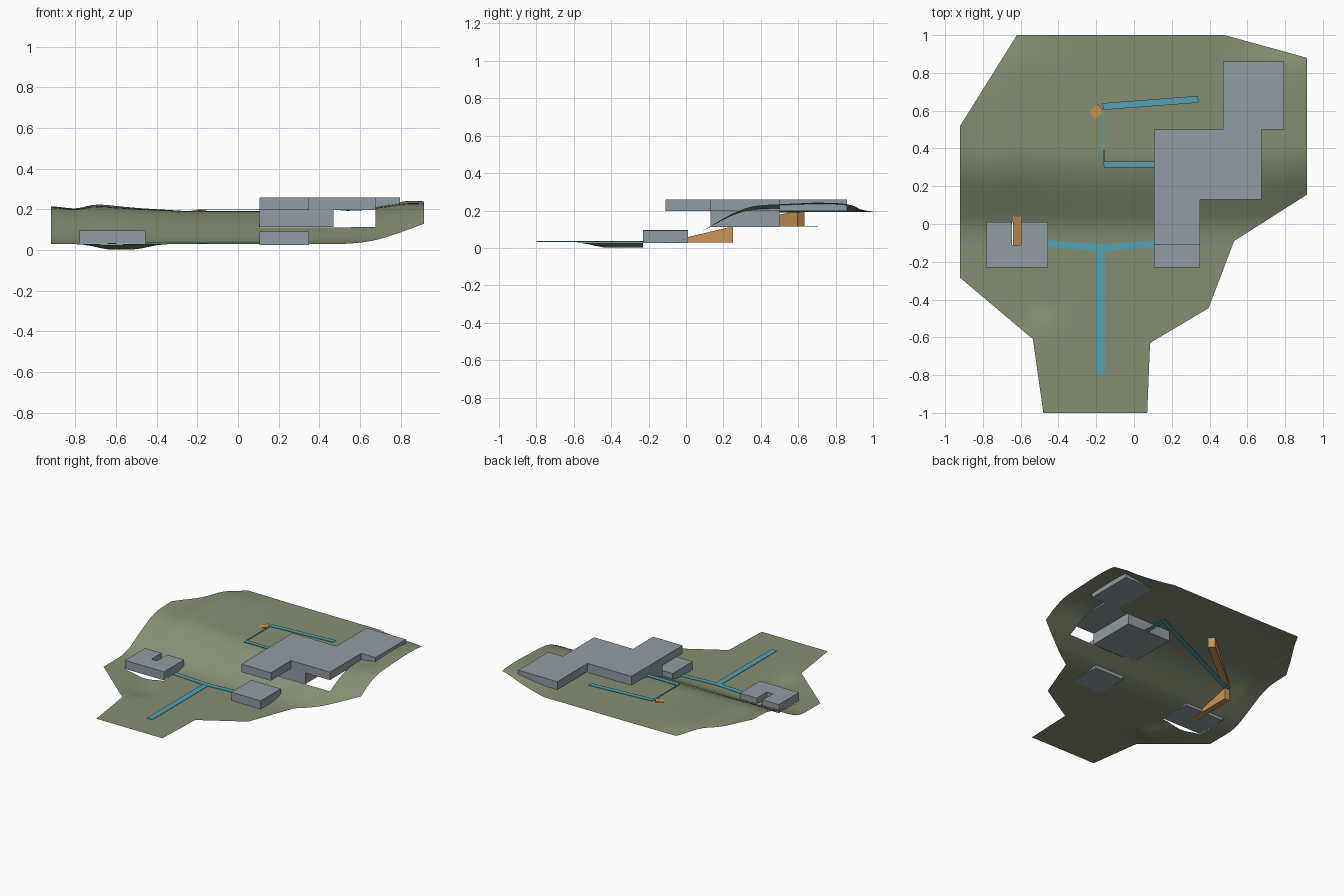
import bpy, bmesh, math
from mathutils import Vector

if "Cube" in bpy.data.objects:
    bpy.data.objects.remove(bpy.data.objects["Cube"])


def material(name, rgb):
    m = bpy.data.materials.new(name)
    m.diffuse_color = (*rgb, 1)
    m.use_nodes = True
    m.node_tree.nodes["Principled BSDF"].inputs["Base Color"].default_value = m.diffuse_color
    return m


GRASS = material("muted green", (0.235, 0.275, 0.175))
GREY = material("blue grey", (0.28, 0.335, 0.37))
TEAL = material("teal", (0.09, 0.36, 0.44))
ORANGE = material("orange", (0.60, 0.30, 0.09))


def finish(bm, name, mat):
    me = bpy.data.meshes.new(name)
    bm.to_mesh(me)
    bm.free()
    me.materials.append(mat)
    ob = bpy.data.objects.new(name, me)
    bpy.context.scene.collection.objects.link(ob)
    return ob


def prism(name, outline, z0, z1, mat):
    """Closed block from a plan outline."""
    bm = bmesh.new()
    f = bm.faces.new([bm.verts.new((x, y, z0)) for x, y in outline])
    r = bmesh.ops.extrude_face_region(bm, geom=[f])
    for v in r["geom"]:
        if isinstance(v, bmesh.types.BMVert):
            v.co.z = z1
    bmesh.ops.recalc_face_normals(bm, faces=bm.faces)
    return finish(bm, name, mat)


def rect(x0, x1, y0, y1):
    return [(x0, y0), (x1, y0), (x1, y1), (x0, y1)]


def path(name, pts, width, z, thick=0.003):
    """Flat walkway with mitred bends."""
    left, right = [], []
    P = [Vector(p) for p in pts]
    for i, p in enumerate(P):
        a = (p - P[i - 1]).normalized() if i else (P[1] - p).normalized()
        b = (P[i + 1] - p).normalized() if i < len(P) - 1 else a
        n = Vector((-a.y - b.y, a.x + b.x)).normalized()
        h = width / 2 / n.dot(Vector((-a.y, a.x)))
        left.append(tuple(p + n * h))
        right.append(tuple(p - n * h))
    return prism(name, right + left[::-1], z - thick, z, TEAL)


def ramp(name, start, end, width, z0, z1):
    """Wedge with a flat base, rising from start to end."""
    s, e = Vector(start), Vector(end)
    d = (e - s).normalized()
    n = Vector((-d.y, d.x)) * width / 2
    bm = bmesh.new()
    sides = []
    for k in (-1, 1):
        a, b = s + n * k, e + n * k
        sides.append([bm.verts.new((a.x, a.y, z0)), bm.verts.new((b.x, b.y, z0)),
                      bm.verts.new((b.x, b.y, z1))])
    A, B = sides
    bm.faces.new(A)
    bm.faces.new(B[::-1])
    for i in range(3):
        j = (i + 1) % 3
        bm.faces.new((A[i], B[i], B[j], A[j]))
    bmesh.ops.recalc_face_normals(bm, faces=bm.faces)
    return finish(bm, name, ORANGE)


def lerp(table, t):
    """Smoothly interpolated lookup."""
    if t <= table[0][0]:
        return table[0][1]
    for (a, u), (b, v) in zip(table, table[1:]):
        if t <= b:
            return u + (v - u) * (t - a) / (b - a)
    return table[-1][1]


def smooth_lerp(table, t, r=0.03):
    return sum(lerp(table, t + k * r / 2) for k in range(-2, 3)) / 5


# Terrain height: slope profile, side ridges and a shallow gully
SLOPE = [(-0.08, 0.03), (0.0, 0.045), (0.13, 0.112), (0.25, 0.167), (0.34, 0.19), (1, 0.192)]
RIDGE = [(-0.92, 0.03), (-0.8, 0.01), (-0.7, 0.036), (-0.5, 0.016), (-0.25, 0),
         (0.5, 0), (0.65, 0.02), (0.85, 0.055), (0.92, 0.047)]
FADE = [(0.1, 0), (0.4, 0.75), (0.7, 1), (0.85, 0.9), (1, 0.05)]


def height(x, y):
    z = smooth_lerp(SLOPE, y) + smooth_lerp(RIDGE, x) * smooth_lerp(FADE, y)
    a, b, p = Vector((-0.62, -0.22)), Vector((-0.52, -0.42)), Vector((x, y))
    t = max(0, min(1, (p - a).dot(b - a) / (b - a).length_squared))
    dist = (p - a - (b - a) * t).length
    return z - 0.028 * math.exp(-(dist / 0.1) ** 2)


OUTLINE = [(-0.62, 1), (0.48, 1), (0.915, 0.88), (0.915, 0.155), (0.53, -0.09), (0.395, -0.445),
           (0.085, -0.63), (0.07, -1), (-0.48, -1), (-0.535, -0.61), (-0.92, -0.285), (-0.92, 0.52)]
HOLES = [(0.105, 0.675, 0.13, 0.5), (0.105, 0.35, -0.23, 0.01), (-0.78, -0.455, -0.23, 0.01)]

# Terrain sheet, gridded and opened under the buildings
bm = bmesh.new()
bm.faces.new([bm.verts.new((x, y, 0)) for x, y in OUTLINE])
for axis in (0, 1):
    cuts = {round(-0.96 + 0.04 * i, 3) for i in range(49)}
    edges = {h[2 * axis + k] for h in HOLES for k in (0, 1)}
    cuts = {c for c in cuts if all(abs(c - e) > 0.012 for e in edges)} | edges
    for c in sorted(cuts):
        co, no = Vector((0, 0, 0)), Vector((0, 0, 0))
        co[axis], no[axis] = c, 1
        bmesh.ops.bisect_plane(bm, geom=bm.verts[:] + bm.edges[:] + bm.faces[:],
                               dist=1e-5, plane_co=co, plane_no=no)
gone = []
for f in bm.faces:
    c = f.calc_center_median()
    if any(h[0] < c.x < h[1] and h[2] < c.y < h[3] for h in HOLES):
        gone.append(f)
bmesh.ops.delete(bm, geom=gone, context="FACES")
for v in bm.verts:
    v.co.z = max(0, height(v.co.x, v.co.y))
bmesh.ops.triangulate(bm, faces=bm.faces[:])
for f in bm.faces:
    f.normal_update()
    if f.normal.z < 0:
        f.normal_flip()
    f.smooth = True
finish(bm, "terrain", GRASS)

# Buildings
prism("upper_building", [(0.105, -0.11), (0.35, -0.11), (0.35, 0.13), (0.675, 0.13), (0.675, 0.5),
                         (0.795, 0.5), (0.795, 0.86), (0.47, 0.86), (0.47, 0.5), (0.105, 0.5)],
      0.198, 0.258, GREY)
prism("middle_building", rect(0.105, 0.47, 0.13, 0.5), 0.113, 0.198, GREY)
prism("lower_building", rect(0.105, 0.35, -0.23, 0.01), 0.026, 0.092, GREY)
prism("left_building", [(-0.78, -0.23), (-0.455, -0.23), (-0.455, 0.01), (-0.597, 0.01),
                        (-0.597, -0.11), (-0.645, -0.11), (-0.645, 0.01), (-0.78, 0.01)],
      0.031, 0.095, GREY)

# Stair ramps
ramp("lower_stair_ramp", (-0.62, -0.11), (-0.62, 0.25), 0.042, 0.03, 0.115)
ramp("upper_stair_ramp", (-0.62, 0.25), (-0.175, 0.615), 0.05, 0.117, 0.2)

# Walkways
path("lower_cross_path", [(-0.455, -0.105), (-0.175, -0.125), (0.105, -0.105)], 0.038, 0.037)
path("entrance_path", [(-0.175, -0.12), (-0.175, -0.8)], 0.045, 0.036)
path("upper_path", [(-0.165, 0.622), (0.34, 0.66)], 0.036, 0.199)
path("link_path", [(-0.16, 0.61), (-0.16, 0.31)], 0.01, 0.198)
path("side_path", [(-0.16, 0.315), (0.105, 0.315)], 0.034, 0.199)
path("tunnel_path", [(-0.62, 0.25), (0.306, 0.68), (0.306, 0.5)], 0.034, 0.118)
